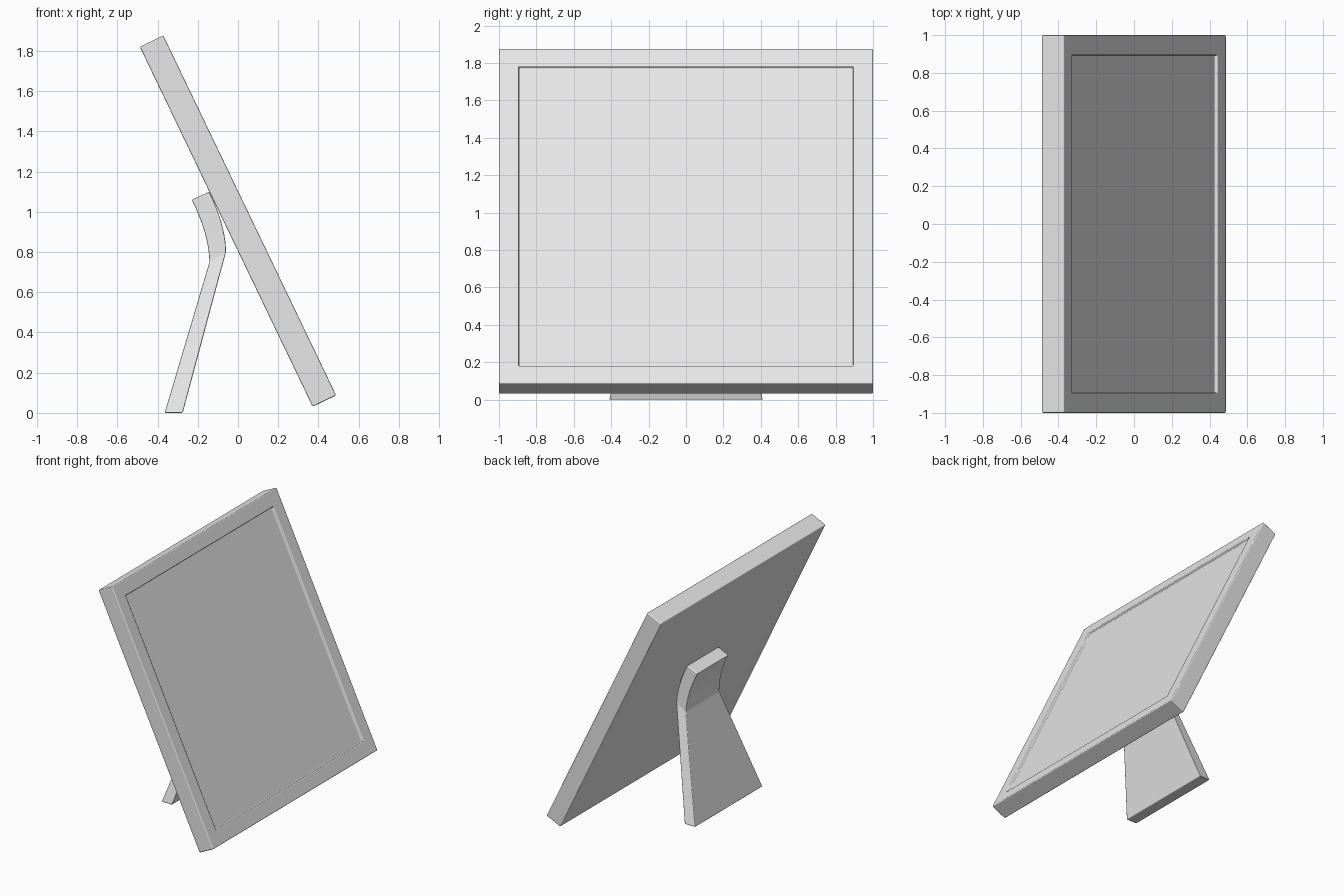
import bpy, bmesh, math
from mathutils import Vector

cube = bpy.data.objects.get("Cube")
if cube:
    bpy.data.objects.remove(cube, do_unlink=True)

grey = bpy.data.materials.new("light_grey")
grey.use_nodes = True
colour = (0.8, 0.8, 0.8, 1)
grey.diffuse_color = colour
grey.node_tree.nodes["Principled BSDF"].inputs["Base Color"].default_value = colour


def finish(bm, name, bevel):
    """Turn a bmesh into a smooth object with softly rounded edges."""
    bmesh.ops.recalc_face_normals(bm, faces=bm.faces)
    mesh = bpy.data.meshes.new(name)
    bm.to_mesh(mesh)
    bm.free()
    mesh.materials.append(grey)
    mesh.shade_smooth()
    mesh.set_sharp_from_angle(angle=math.radians(12))
    obj = bpy.data.objects.new(name, mesh)
    bpy.context.collection.objects.link(obj)
    mod = obj.modifiers.new("soft_edges", 'BEVEL')
    mod.width = bevel
    mod.segments = 2
    mod.limit_method = 'ANGLE'
    mod.angle_limit = math.radians(40)
    mod.harden_normals = True
    return obj


# Leaning frame: a slab with a shallow recessed panel on its face
bm = bmesh.new()
bmesh.ops.create_cube(bm, size=1)
bmesh.ops.scale(bm, vec=(0.13, 2, 1.986), verts=bm.verts)
bm.normal_update()
face = max(bm.faces, key=lambda f: f.normal.x)
bmesh.ops.inset_individual(bm, faces=[face], thickness=0.15)
rim = bmesh.ops.extrude_discrete_faces(bm, faces=[face])["faces"][0]
bmesh.ops.translate(bm, vec=(-0.017, 0, 0), verts=rim.verts)
frame = finish(bm, "picture_frame", 0.007)
frame.rotation_euler.y = math.radians(-25.66)
frame.location = (0, 0, 0.954)


# Rear stand: curved neck, then a straight leg that flares to the floor
def curve(a, b, c, t):
    a, b, c = Vector(a), Vector(b), Vector(c)
    return a * (1 - t) ** 2 + b * 2 * t * (1 - t) + c * t * t


steps = 10
sections = []
for i in range(steps + 1):
    t = i / steps
    back = curve((-0.23, 1.06), (-0.145, 0.89), (-0.142, 0.75), t)
    front = curve((-0.143, 1.1), (-0.06, 0.93), (-0.06, 0.8), t)
    sections.append((back, front, 0.19 + 0.015 * t))
sections.append((Vector((-0.365, 0)), Vector((-0.275, 0)), 0.41))

bm = bmesh.new()
rings = []
for back, front, half in sections:
    corners = ((back, -half), (front, -half), (front, half), (back, half))
    rings.append([bm.verts.new((p.x, y, p.y)) for p, y in corners])
for upper, lower in zip(rings, rings[1:]):
    for k in range(4):
        n = (k + 1) % 4
        bm.faces.new((upper[k], upper[n], lower[n], lower[k]))
bm.faces.new(rings[0])
bm.faces.new(rings[-1])
finish(bm, "rear_stand", 0.006)
